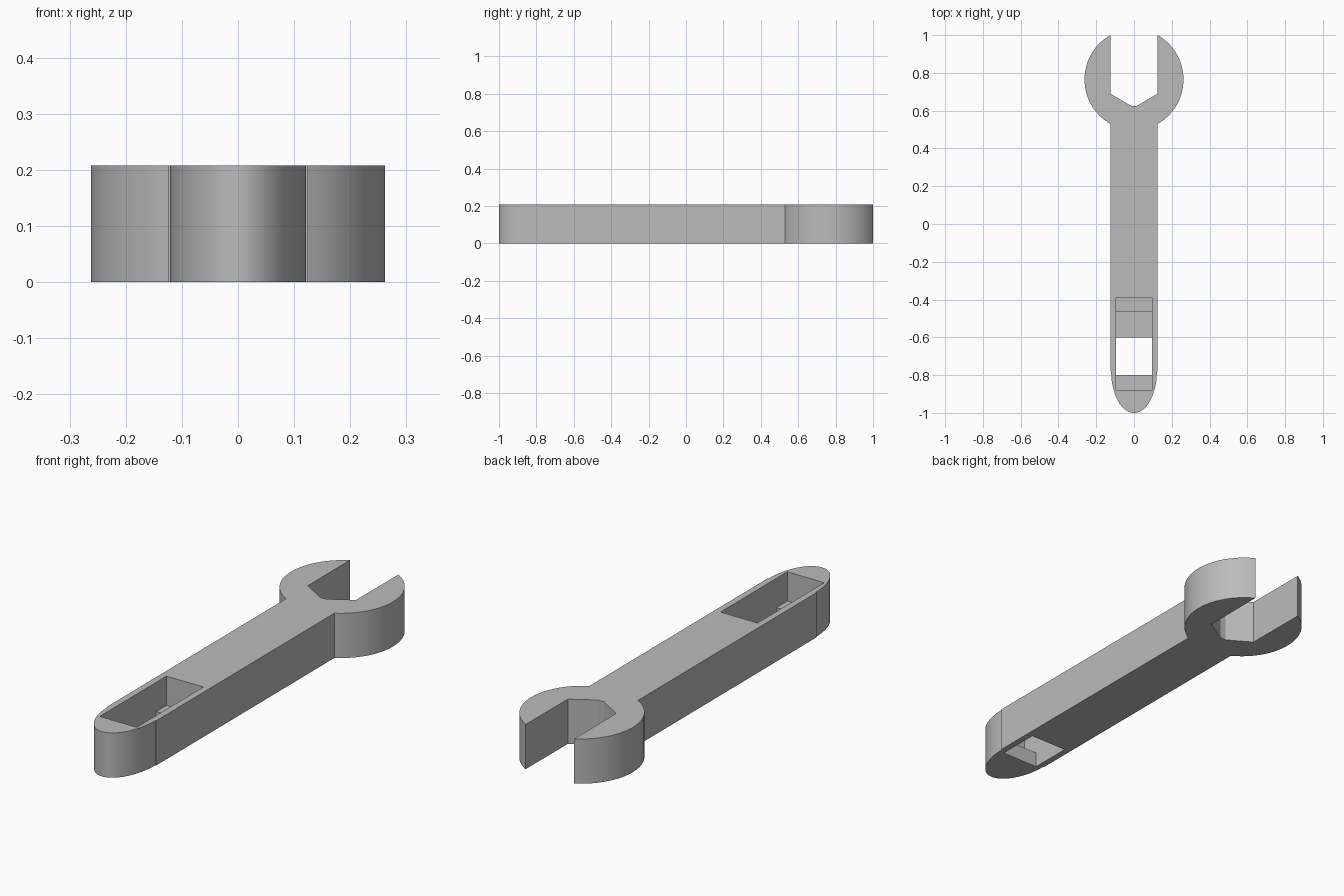
import bpy, bmesh, math

cube = bpy.data.objects.get("Cube")
if cube:
    bpy.data.objects.remove(cube, do_unlink=True)

HEIGHT = 0.208
SHAFT = 0.125      # half width of the shaft
SLOT = 0.124       # half width of the jaw opening

steel = bpy.data.materials.new("plain grey")
steel.use_nodes = True
grey = (0.5, 0.5, 0.5, 1)
steel.diffuse_color = grey
steel.node_tree.nodes["Principled BSDF"].inputs["Base Color"].default_value = grey


def arc(cy, rx, ry, start, end, steps):
    """Points along an ellipse centred on the long axis."""
    angles = [start + (end - start) * i / steps for i in range(steps + 1)]
    return [(rx * math.cos(a), cy + ry * math.sin(a)) for a in angles]


def prism(name, outline, z0, z1):
    """Extrude a flat outline from z0 to z1."""
    bm = bmesh.new()
    face = bm.faces.new([bm.verts.new((x, y, z0)) for x, y in outline])
    up = bmesh.ops.extrude_face_region(bm, geom=[face])
    verts = [g for g in up["geom"] if isinstance(g, bmesh.types.BMVert)]
    bmesh.ops.translate(bm, verts=verts, vec=(0, 0, z1 - z0))
    bmesh.ops.recalc_face_normals(bm, faces=bm.faces)
    mesh = bpy.data.meshes.new(name)
    bm.to_mesh(mesh)
    bm.free()
    mesh.materials.append(steel)
    obj = bpy.data.objects.new(name, mesh)
    bpy.context.collection.objects.link(obj)
    return obj


def cut_box(target, half_x, y0, y1, z0):
    """Cut a rectangular pocket from the top down to z0."""
    box = [(-half_x, y0), (half_x, y0), (half_x, y1), (-half_x, y1)]
    cutter = prism("pocket_cutter", box, z0, HEIGHT + 0.1)
    cutter.hide_render = True
    mod = target.modifiers.new("pocket", "BOOLEAN")
    mod.operation = "DIFFERENCE"
    mod.solver = "EXACT"
    mod.object = cutter
    bpy.context.view_layer.objects.active = target
    bpy.ops.object.modifier_apply(modifier=mod.name)
    bpy.data.objects.remove(cutter, do_unlink=True)


# Right half of the outline: rounded tail, shaft, round head, open jaw
half = arc(-0.78, 0.121, 0.22, -math.pi / 2, 0, 20)
half.append((SHAFT, -0.78))
spread = math.acos(SHAFT / 0.262)
half += arc(0.765, 0.262, 0.267, -spread, spread, 36)
half += [(SLOT, 0.69), (0.015, 0.625)]
outline = half + [(-x, y) for x, y in reversed(half[1:])]
wrench = prism("wrench_body", outline, 0, HEIGHT)

# Stepped pocket in the handle: end ledges, thin floor, through hole
cut_box(wrench, 0.095, -0.88, -0.39, 0.072)
cut_box(wrench, 0.095, -0.80, -0.465, 0.035)
cut_box(wrench, 0.095, -0.80, -0.60, -0.1)

bpy.ops.object.select_all(action="DESELECT")
wrench.select_set(True)
bpy.context.view_layer.objects.active = wrench
bpy.ops.object.shade_smooth_by_angle(angle=math.radians(25))
